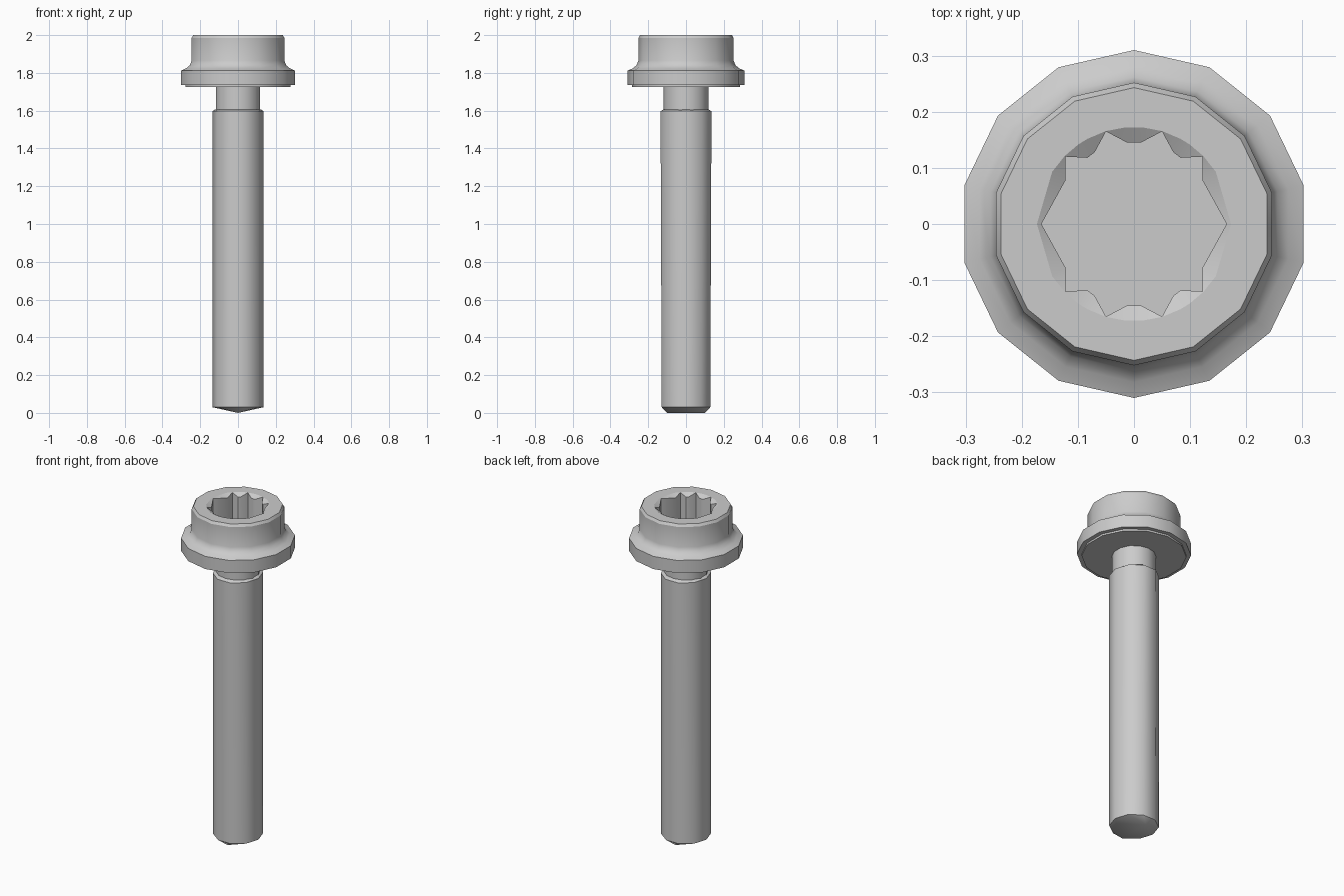
import bpy, bmesh, math

if "Cube" in bpy.data.objects:
    bpy.data.objects.remove(bpy.data.objects["Cube"])


def finish(bm, name, angle=30):
    bmesh.ops.recalc_face_normals(bm, faces=bm.faces)
    mesh = bpy.data.meshes.new(name)
    bm.to_mesh(mesh)
    bm.free()
    ob = bpy.data.objects.new(name, mesh)
    bpy.context.collection.objects.link(ob)
    bpy.ops.object.select_all(action='DESELECT')
    ob.select_set(True)
    bpy.context.view_layer.objects.active = ob
    bpy.ops.object.shade_smooth_by_angle(angle=math.radians(angle))
    return ob


def ring(bm, n, r, z, start=0.0, sy=1.0):
    step = 2 * math.pi / n
    return [bm.verts.new((r * math.cos(start + i * step),
                          sy * r * math.sin(start + i * step), z)) for i in range(n)]


def loft(bm, loops):
    for a, b in zip(loops, loops[1:]):
        n = len(a)
        for i in range(n):
            j = (i + 1) % n
            bm.faces.new((a[i], a[j], b[j], b[i]))


def loop_edges(bm, loop):
    return [bm.edges.get((loop[i - 1], loop[i])) for i in range(len(loop))]


# Flanged head: 14-sided profile with a splined socket
bm = bmesh.new()
profile = [(0.285, 1.725), (0.285, 1.736), (0.31, 1.736), (0.31, 1.812),
           (0.282, 1.824), (0.262, 1.84), (0.252, 1.865), (0.252, 1.985), (0.243, 2.0)]
outer = [ring(bm, 14, r, z, math.pi / 2) for r, z in profile]
loft(bm, outer)
bm.faces.new(outer[0])

# Socket outline from one mirrored quadrant
quad = [(.165, 0), (.122, .078), (.122, .12), (.083, .118), (.07, .128), (.05, .165), (.012, .145)]
half = quad + [(-x, y) for x, y in reversed(quad)]
star = half + [(x, -y) for x, y in reversed(half[1:-1])]
mouth, lip, floor = [], [], []
for x, y in star:
    r = math.hypot(x, y)
    s = 0.173 / r
    mouth.append(bm.verts.new((x * s, y * s, 2.0)))
    lip.append(bm.verts.new((x, y, 2.0 - (0.173 - r) * 0.6)))
    floor.append(bm.verts.new((x, y, 1.8)))
loft(bm, [mouth, lip, floor])
bm.faces.new(floor)
bmesh.ops.bridge_loops(bm, edges=loop_edges(bm, outer[-1]) + loop_edges(bm, mouth))
finish(bm, "flanged_head")

# Neck under the flange
bm = bmesh.new()
neck = [ring(bm, 14, 0.12, z, math.pi / 2) for z in (1.59, 1.73)]
loft(bm, neck)
for loop in neck:
    bm.faces.new(loop)
finish(bm, "neck")

# Shank, slightly tapered in depth, ending in a wedge tip
bm = bmesh.new()
ring(bm, 10, 0.12, 1.607, 0, 1.05)
ring(bm, 10, 0.135, 1.597, 0, 1.05)
ring(bm, 10, 0.135, 0.03, 0, 1.0)
for y in (-0.1, 0.1):
    bm.verts.new((0, y, 0))
bmesh.ops.convex_hull(bm, input=bm.verts)
finish(bm, "shank", 38)
